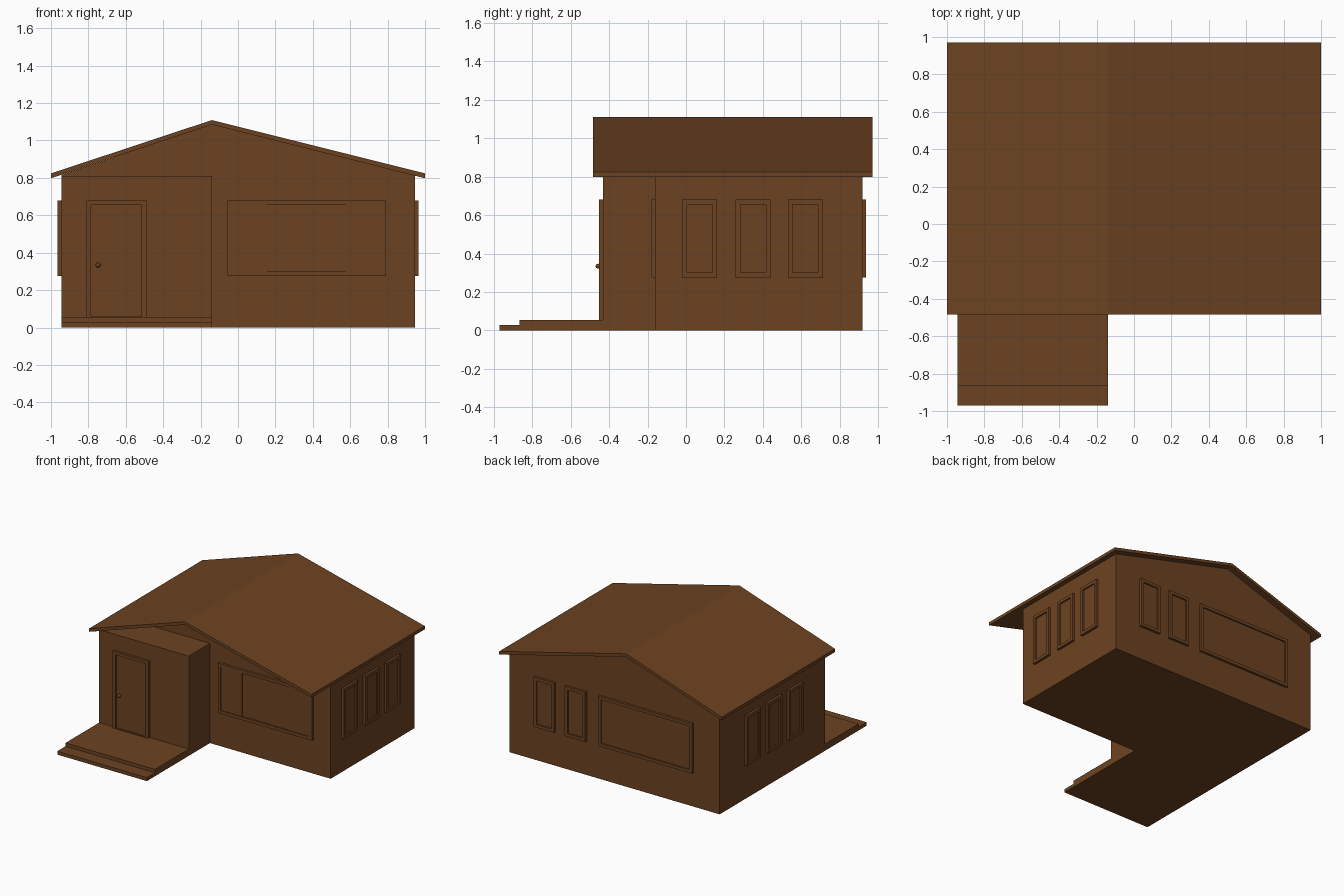
import bpy, bmesh
from math import pi
from mathutils import Matrix, Vector

if "Cube" in bpy.data.objects:
    bpy.data.objects.remove(bpy.data.objects["Cube"])

wood = bpy.data.materials.new("brown")
wood.diffuse_color = (0.15, 0.055, 0.015, 1)
wood.use_nodes = True
wood.node_tree.nodes["Principled BSDF"].inputs["Base Color"].default_value = wood.diffuse_color


def finish(name, bm):
    bmesh.ops.recalc_face_normals(bm, faces=bm.faces)
    me = bpy.data.meshes.new(name)
    bm.to_mesh(me)
    bm.free()
    me.materials.append(wood)
    ob = bpy.data.objects.new(name, me)
    bpy.context.collection.objects.link(ob)
    return ob


def add_prism(bm, profile, y0, y1):
    """Extrude an x-z profile from y0 to y1."""
    face = bm.faces.new([bm.verts.new((x, y0, z)) for x, z in profile])
    new = bmesh.ops.extrude_face_region(bm, geom=[face])["geom"]
    verts = [v for v in new if isinstance(v, bmesh.types.BMVert)]
    bmesh.ops.translate(bm, verts=verts, vec=(0, y1 - y0, 0))


def prism(name, profile, y0, y1):
    bm = bmesh.new()
    add_prism(bm, profile, y0, y1)
    return finish(name, bm)


def rect(x0, x1, z0, z1):
    return [(x0, z0), (x1, z0), (x1, z1), (x0, z1)]


def framed(name, angle, origin, a, b, z0, z1, sill=True, split=False):
    """Frame with recessed pane; local x runs along the wall, local -y is outward."""
    w, d, bottom = 0.025, 0.02, 0.025 if sill else 0.005
    bm = bmesh.new()
    outer = rect(a, b, z0, z1)
    inner = rect(a + w, b - w, z0 + bottom, z1 - w)
    rings = [[bm.verts.new((x, y, z)) for x, z in pts]
             for pts, y in ((outer, 0.005), (outer, -d), (inner, -d), (inner, -0.008))]
    for r, s in zip(rings, rings[1:]):
        for i in range(4):
            j = (i + 1) % 4
            bm.faces.new((r[i], r[j], s[j], s[i]))
    bm.faces.new(rings[-1])
    bm.faces.new(rings[0][::-1])
    # Side sashes standing proud of the centre pane
    if split:
        q = (b - a) * 0.25
        for x0, x1 in ((a + w, a + q), (b - q, b - w)):
            add_prism(bm, rect(x0, x1, z0 + w, z1 - w), -0.013, -0.006)
    bm.transform(Matrix.Translation(Vector(origin)) @ Matrix.Rotation(angle, 4, "Z"))
    return finish(name, bm)


# Walls
W, RIDGE, FRONT, BACK = 0.945, -0.14, -0.16, 0.917
prism("house_walls", [(-W, 0), (W, 0), (W, 0.812), (RIDGE, 1.086), (-W, 0.815)], FRONT, BACK)
prism("entrance_walls", rect(-W, RIDGE, 0, 0.81), -0.432, FRONT)

# Roof with uneven slopes
prism("roof", [(-1, 0.798), (RIDGE, 1.085), (1, 0.798),
               (1, 0.824), (RIDGE, 1.109), (-1, 0.824)], -0.485, 0.97)

# Porch with one step
prism("porch_slab", rect(-W, RIDGE, 0, 0.055), -0.865, -0.432)
prism("porch_step", rect(-W, RIDGE, 0, 0.028), -0.97, -0.865)

# Door and knob
framed("door", 0, (0, -0.432, 0), -0.81, -0.49, 0.055, 0.68, sill=False)
bm = bmesh.new()
bmesh.ops.create_uvsphere(bm, u_segments=16, v_segments=10, radius=0.013,
                          matrix=Matrix.Translation((-0.748, -0.457, 0.334)))
for f in bm.faces:
    f.smooth = True
bmesh.ops.create_cone(bm, cap_ends=True, segments=12, radius1=0.006, radius2=0.006, depth=0.03,
                      matrix=Matrix.Translation((-0.748, -0.44, 0.334)) @ Matrix.Rotation(pi / 2, 4, "X"))
finish("door_knob", bm)

# Windows
Z0, Z1 = 0.275, 0.68
framed("front_window", 0, (0, FRONT, 0), -0.055, 0.79, Z0, Z1, split=True)
for i, y in enumerate((-0.02, 0.258, 0.53)):
    framed(f"right_window_{i + 1}", pi / 2, (W, 0, 0), y, y + 0.182, Z0, Z1)
for i, y in enumerate((-0.13, 0.142, 0.414)):
    framed(f"left_window_{i + 1}", -pi / 2, (-W, 0, 0), -y - 0.182, -y, Z0, Z1)
for i, (x0, x1) in enumerate(((0.53, 0.715), (0.25, 0.435), (-0.71, 0.135))):
    framed(f"back_window_{i + 1}", pi, (0, BACK, 0), -x1, -x0, Z0, Z1)
